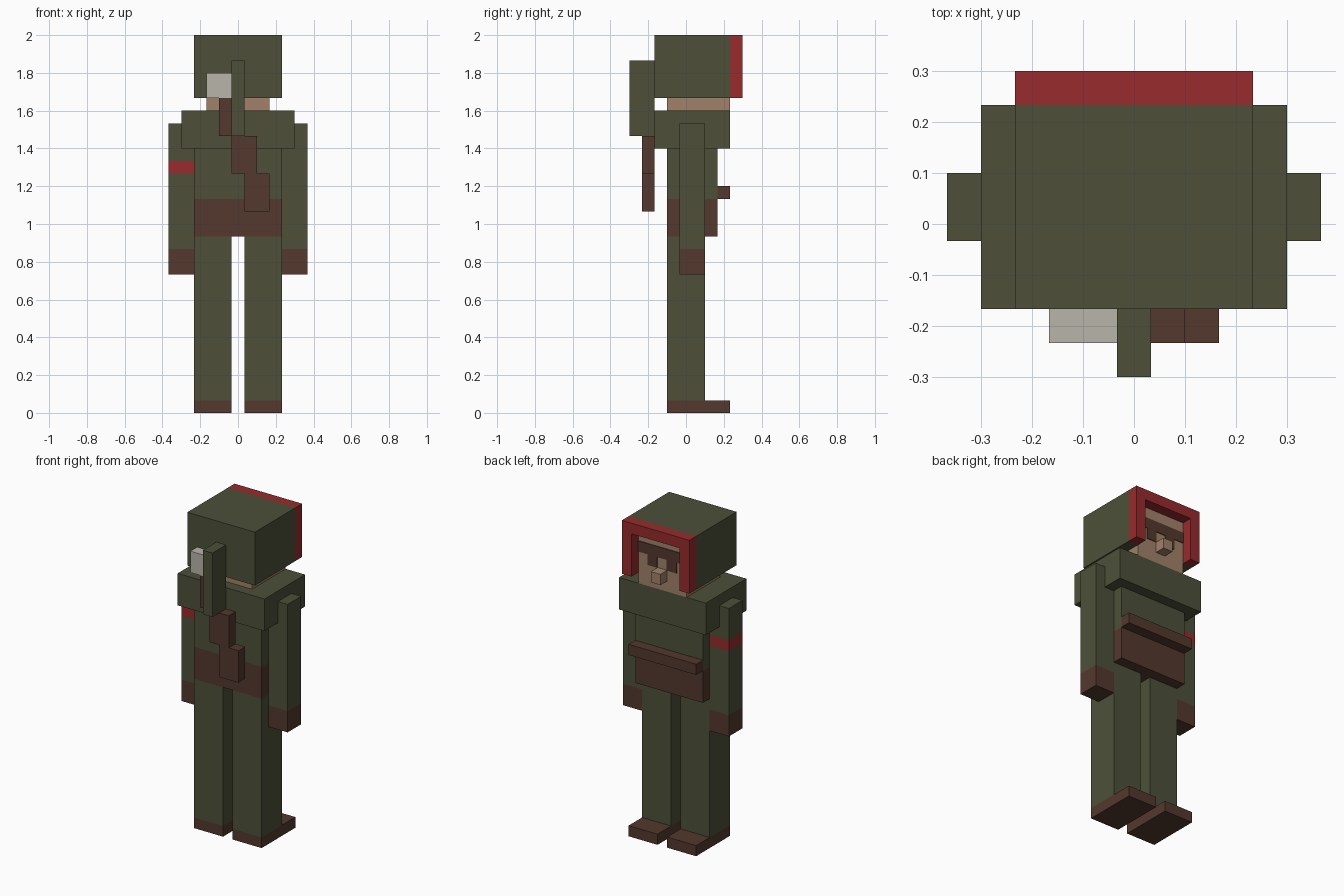
import bpy
import bmesh

if "Cube" in bpy.data.objects:
    bpy.data.objects.remove(bpy.data.objects["Cube"], do_unlink=True)

U = 1 / 15  # one block unit; the figure is thirty blocks tall


def material(name, rgb):
    linear = [((c / 255 + 0.055) / 1.055) ** 2.4 for c in rgb] + [1.0]
    mat = bpy.data.materials.new(name)
    mat.use_nodes = True
    mat.diffuse_color = linear
    mat.node_tree.nodes["Principled BSDF"].inputs["Base Color"].default_value = linear
    return mat


GREEN = material("olive_green", (77, 80, 57))
BROWN = material("leather_brown", (83, 56, 45))
RED = material("dark_red", (151, 43, 45))
SKIN = material("skin", (162, 130, 106))
GREY = material("pale_grey", (185, 181, 170))


def prism(name, mat, outline, y0, y1):
    """Extrude an x-z outline, in block units, from y0 to y1."""
    bm = bmesh.new()
    face = bm.faces.new([bm.verts.new((x * U, y0 * U, z * U)) for x, z in outline])
    extruded = bmesh.ops.extrude_face_region(bm, geom=[face])["geom"]
    verts = [v for v in extruded if isinstance(v, bmesh.types.BMVert)]
    bmesh.ops.translate(bm, verts=verts, vec=(0, (y1 - y0) * U, 0))
    bmesh.ops.recalc_face_normals(bm, faces=bm.faces)
    mesh = bpy.data.meshes.new(name)
    bm.to_mesh(mesh)
    bm.free()
    mesh.materials.append(mat)
    obj = bpy.data.objects.new(name, mesh)
    bpy.context.collection.objects.link(obj)
    return obj


def box(name, mat, x, y, z):
    outline = [(x[0], z[0]), (x[1], z[0]), (x[1], z[1]), (x[0], z[1])]
    return prism(name, mat, outline, *y)


# Legs and arms, one set per side
for side, s in (("left", 1), ("right", -1)):
    leg = sorted((0.5 * s, 3.5 * s))
    box(f"{side}_leg", GREEN, leg, (-1.5, 1.5), (1, 14))
    box(f"{side}_shoe", BROWN, leg, (-1.5, 3.5), (0, 1))

    arm = sorted((3.5 * s, 5.5 * s))
    depth = (-0.5, 1.5)
    box(f"{side}_glove", BROWN, arm, depth, (11, 13))
    if side == "left":
        box("left_sleeve", GREEN, arm, depth, (13, 23))
    else:
        box("right_lower_sleeve", GREEN, arm, depth, (13, 19))
        box("right_armband", RED, arm, depth, (19, 20))
        box("right_upper_sleeve", GREEN, arm, depth, (20, 23))

# Body
wide = (-3.5, 3.5)
box("waist_belt", BROWN, wide, (-1.5, 2.5), (14, 17))
box("torso", GREEN, wide, (-1.5, 2.5), (17, 21))
box("belt_flap", BROWN, wide, (2.5, 3.5), (17, 18))
box("shoulder_cape", GREEN, (-4.5, 4.5), (-2.5, 3.5), (21, 24))

# Head, nose and painted eye band
inner = (-2.5, 2.5)
box("head", SKIN, inner, (-1.5, 3.5), (24, 29))
box("nose", SKIN, (-0.5, 0.5), (3.5, 4.5), (25, 26))
half = [(0.5, 27), (0.5, 26), (1.5, 26), (1.5, 27), (2.5, 27), (2.5, 28)]
prism("eye_band", BROWN, half + [(-x, z) for x, z in reversed(half)], 3.5, 3.57)

# Hood with red trim around the face opening
arch = [(-3.5, 25), (-3.5, 30), (3.5, 30), (3.5, 25),
        (2.5, 25), (2.5, 29), (-2.5, 29), (-2.5, 25)]
prism("hood", GREEN, arch, -2.5, 3.5)
box("hood_back", GREEN, inner, (-2.5, -1.5), (25, 29))
prism("hood_trim", RED, arch, 3.5, 4.5)

# Tool carried on the back
carry = (-3.5, -2.5)
box("tool_crosspiece", GREEN, (-0.5, 0.5), (-4.5, -2.5), (22, 28))
box("tool_tip", GREY, (-2.5, -0.5), carry, (25, 27))
box("tool_shaft", BROWN, (-1.5, -0.5), carry, (22, 25))
box("tool_grip", BROWN, (-0.5, 1.5), carry, (19, 22))
box("tool_stock", BROWN, (0.5, 2.5), carry, (16, 19))
